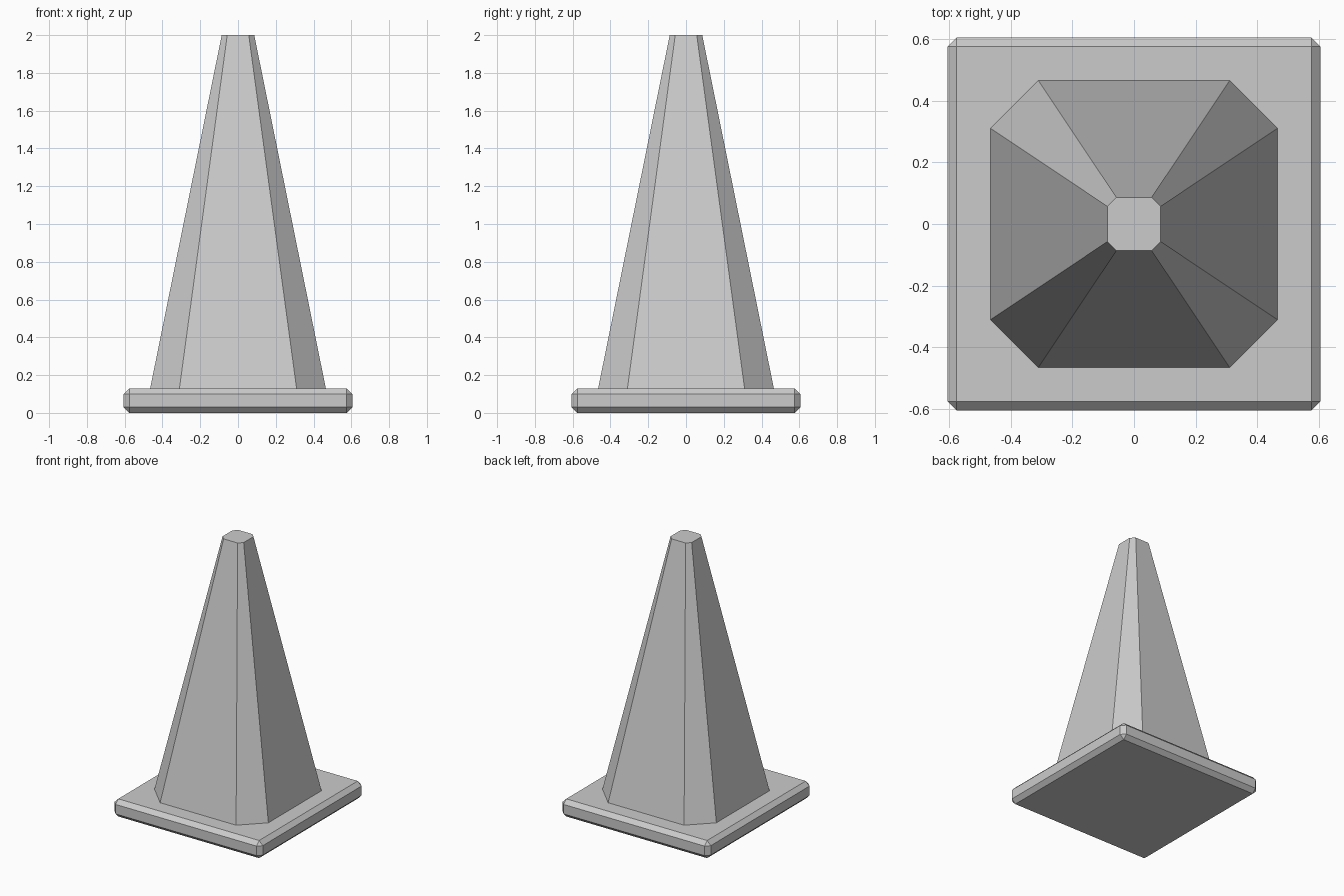
import bpy, bmesh

old = bpy.data.objects.get("Cube")
if old:
    bpy.data.objects.remove(old, do_unlink=True)

grey = bpy.data.materials.new("light_grey")
grey.use_nodes = True
colour = (0.6, 0.6, 0.6, 1)
grey.diffuse_color = colour
grey.node_tree.nodes["Principled BSDF"].inputs["Base Color"].default_value = colour


def add_object(name, bm):
    bmesh.ops.recalc_face_normals(bm, faces=bm.faces)
    mesh = bpy.data.meshes.new(name)
    bm.to_mesh(mesh)
    bm.free()
    mesh.materials.append(grey)
    obj = bpy.data.objects.new(name, mesh)
    bpy.context.collection.objects.link(obj)
    return obj


def chamfered_ring(bm, half, flat, z):
    """Square ring with cut corners, counter-clockwise."""
    points = []
    x, y = half, flat
    for _ in range(4):
        points += [(x, -y), (x, y)]
        # quarter turn of the side for the next pair
        sides.append((x, y))
    return points


def octagon(bm, half, flat, z):
    verts = []
    side = [(half, -flat), (half, flat)]
    for _ in range(4):
        verts += [bm.verts.new((x, y, z)) for x, y in side]
        side = [(-y, x) for x, y in side]
    return verts


# Square base plate with chamfered edges
HEIGHT, WIDTH = 0.13, 1.21
bm = bmesh.new()
bmesh.ops.create_cube(bm, size=1)
bmesh.ops.scale(bm, vec=(WIDTH, WIDTH, HEIGHT), verts=bm.verts)
bmesh.ops.translate(bm, vec=(0, 0, HEIGHT / 2), verts=bm.verts)
bmesh.ops.bevel(bm, geom=bm.edges[:], offset=0.03, segments=1,
                affect='EDGES', profile=0.5)
add_object("base_plate", bm)

# Tapered eight-sided body
bm = bmesh.new()
low = octagon(bm, 0.465, 0.31, HEIGHT)
high = octagon(bm, 0.086, 0.057, 2)
for i in range(8):
    j = (i + 1) % 8
    bm.faces.new((low[i], low[j], high[j], high[i]))
bm.faces.new(high)
bm.faces.new(low[::-1])
add_object("cone_body", bm)
